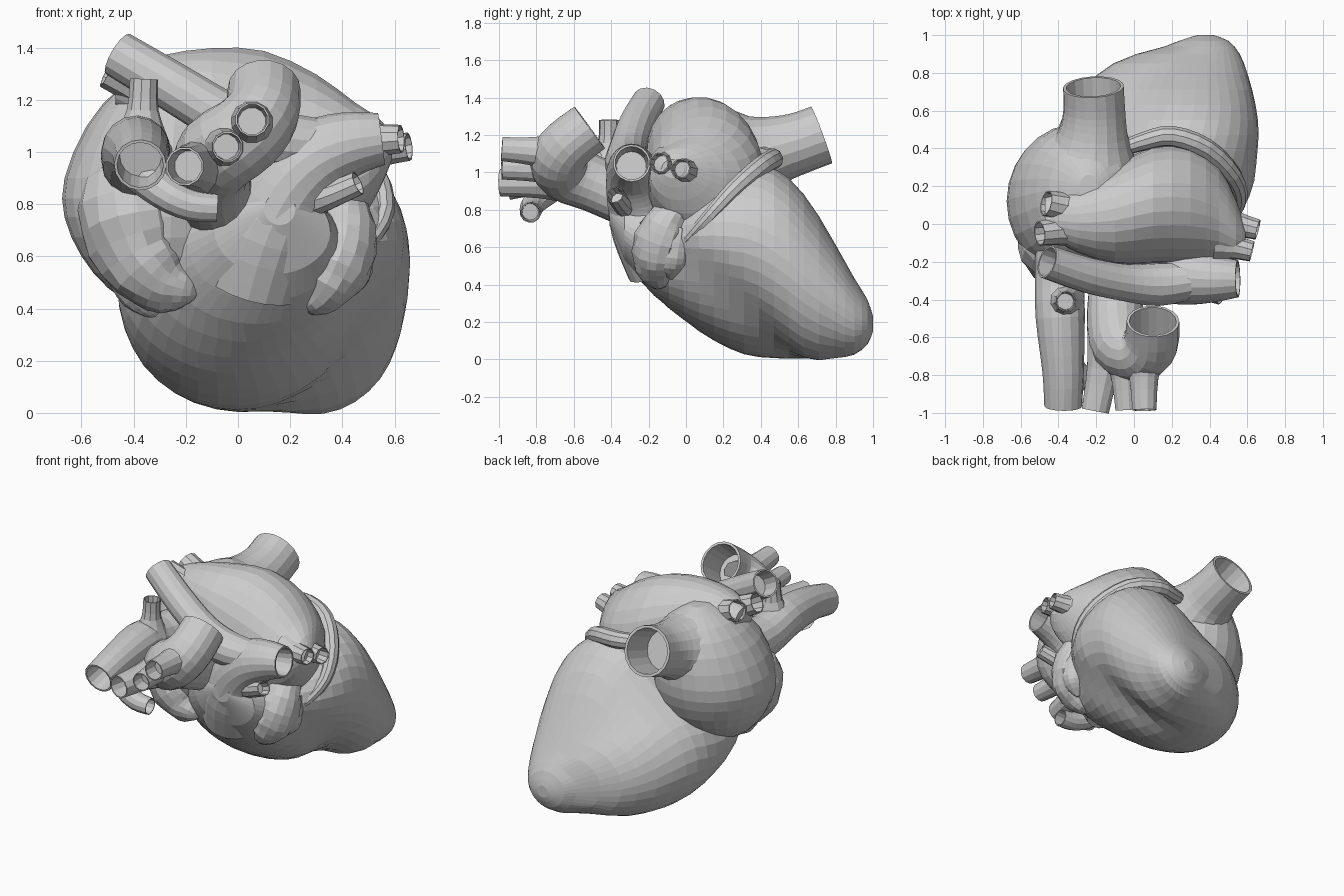
import bpy, math, random
from mathutils import Vector

if "Cube" in bpy.data.objects:
    bpy.data.objects.remove(bpy.data.objects["Cube"])

random.seed(4)


def spline(rows, steps):
    """Catmull-Rom interpolation of equal-length rows of numbers."""
    out = []
    for i in range(len(rows) - 1):
        p0, p1 = rows[max(i - 1, 0)], rows[i]
        p2, p3 = rows[i + 1], rows[min(i + 2, len(rows) - 1)]
        for s in range(steps):
            t = s / steps
            out.append([0.5 * (2 * b + (c - a) * t + (2 * a - 5 * b + 4 * c - d) * t * t
                               + (3 * b - a - 3 * c + d) * t ** 3)
                        for a, b, c, d in zip(p0, p1, p2, p3)])
    out.append(list(rows[-1]))
    return out


def skin(name, rings):
    """Skin a list of vertex rings and close both ends with fans."""
    n = len(rings[0])
    verts = [v for r in rings for v in r]
    faces = []
    for i in range(len(rings) - 1):
        for j in range(n):
            k = (j + 1) % n
            faces.append((i * n + j, i * n + k, (i + 1) * n + k, (i + 1) * n + j))
    for base, flip in ((0, True), ((len(rings) - 1) * n, False)):
        c = len(verts)
        verts.append(sum((Vector(v) for v in verts[base:base + n]), Vector()) / n)
        for j in range(n):
            a, b = base + j, base + (j + 1) % n
            faces.append((b, a, c) if flip else (a, b, c))
    mesh = bpy.data.meshes.new(name)
    mesh.from_pydata([tuple(v) for v in verts], [], faces)
    mesh.update()
    ob = bpy.data.objects.new(name, mesh)
    bpy.context.collection.objects.link(ob)
    return ob


def loft(name, axis, rows, n=26, steps=2):
    """Elliptical sections along an axis: (position, centre a, centre b, radius a, radius b)."""
    rings = []
    for p, ca, cb, ra, rb in spline(rows, steps):
        ring = []
        for j in range(n):
            t = math.tau * j / n
            a, b = ca + max(ra, .01) * math.cos(t), cb + max(rb, .01) * math.sin(t)
            ring.append({'x': (p, a, b), 'y': (a, p, b), 'z': (a, b, p)}[axis])
        rings.append(ring)
    return skin(name, rings)


def section_at(rows, y):
    """Ellipse (cx, cz, rx, rz) of a splined section list at y, or None outside it."""
    for a, b in zip(rows, rows[1:]):
        if a[0] <= y <= b[0]:
            t = (y - a[0]) / (b[0] - a[0])
            return [u + (v - u) * t for u, v in zip(a[1:], b[1:])]
    return None


def hull_loft(name, lists, ys, n=40):
    """Loft along y through the outline wrapped around several ellipses."""
    lists = [spline(r, 4) for r in lists]
    rings = []
    for y in ys:
        ells = [e for e in (section_at(r, y) for r in lists) if e]
        pts = []
        for j in range(n):
            c, s = math.cos(math.tau * j / n), math.sin(math.tau * j / n)
            best = None
            for cx, cz, rx, rz in ells:
                h = math.hypot(rx * c, rz * s)
                x, z = cx + rx * rx * c / h, cz + rz * rz * s / h
                if best is None or x * c + z * s > best[0]:
                    best = (x * c + z * s, Vector((x, y, z)))
            pts.append(best[1])
        # even spacing around the outline
        loop = pts + [pts[0]]
        total = sum((b - a).length for a, b in zip(loop, loop[1:]))
        ring, k, run = [], 0, 0.0
        for j in range(n):
            want = total * j / n
            while run + (loop[k + 1] - loop[k]).length < want:
                run += (loop[k + 1] - loop[k]).length
                k += 1
            seg = loop[k + 1] - loop[k]
            ring.append(loop[k] + seg * ((want - run) / max(seg.length, 1e-6)))
        rings.append(ring)
    return skin(name, rings)


def tube(name, rows, n=14, steps=3, hollow=True, rough=0.0):
    """Tube along (x, y, z, radius) points; a hollow one gets a rim and bore at its last end."""
    pts = spline(rows, steps)
    pos = [Vector(p[:3]) for p in pts]
    rings, side = [], None
    for i, p in enumerate(pos):
        d = (pos[min(i + 1, len(pos) - 1)] - pos[max(i - 1, 0)]).normalized()
        if side is None:
            side = d.orthogonal()
        side = (side - d * side.dot(d)).normalized()
        up = d.cross(side)

        def ring(c, r):
            return [c + (side * math.cos(math.tau * j / n) + up * math.sin(math.tau * j / n))
                    * r * (1 + random.uniform(-rough, rough)) for j in range(n)]
        r = max(pts[i][3], .008)
        rings.append(ring(p, r))
    if hollow:
        rings.append(ring(p, r * .89))
        rings.append(ring(p - d * r * 1.4, r * .8))
    return skin(name, rings)


# Both ventricles under one smooth outer wall
left = [(-.1, .25, .65, .18, .1), (.05, .25, .66, .31, .22), (.2, .28, .66, .35, .31),
        (.35, .28, .64, .37, .39), (.5, .27, .56, .39, .45), (.65, .28, .43, .36, .43),
        (.8, .30, .31, .30, .305), (.9, .34, .23, .22, .205), (.97, .37, .2, .13, .12),
        (1.0, .38, .19, .04, .04)]
right = [(-.41, .16, .78, .06, .06), (-.35, .14, .71, .2, .15), (-.2, .08, .62, .33, .25),
         (-.05, .02, .58, .42, .34), (.1, 0, .5, .46, .37), (.3, 0, .42, .45, .39),
         (.5, 0, .375, .41, .37), (.7, .05, .33, .34, .32), (.85, .13, .28, .24, .22),
         (.92, .22, .25, .14, .13), (.96, .3, .22, .04, .04)]
hull_loft("ventricles", [left, right],
          [-.41 + .08 * i for i in range(16)] + [.85, .9, .94, .97, .99, 1.0])

# Atria
loft("left_atrium", 'x', [
    (-.47, .04, 1.24, .1, .07), (-.3, .03, 1.2, .18, .17), (-.1, .05, 1.12, .26, .28),
    (.1, .1, 1.0, .31, .39), (.3, .1, .95, .31, .35), (.45, .05, .95, .25, .24),
    (.54, -.03, .99, .16, .14), (.59, -.07, 1.02, .06, .05)])
loft("right_atrium", 'z', [
    (.38, -.3, .05, .06, .08), (.48, -.3, .06, .2, .22), (.6, -.3, .09, .3, .33),
    (.75, -.3, .11, .365, .39), (.9, -.3, .13, .365, .4), (1.1, -.28, .15, .3, .36),
    (1.25, -.25, .18, .2, .25), (1.33, -.24, .19, .05, .07)])

# Auricles, slightly wrinkled
tube("right_auricle", [
    (-.4, .0, .95, .12), (-.42, -.1, .78, .2), (-.37, -.14, .6, .17), (-.28, -.16, .5, .125),
    (-.2, -.18, .47, .07), (-.15, -.18, .46, .01)], n=16, hollow=False, rough=.04)
tube("right_auricle_lobe", [
    (-.4, -.05, .6, .12), (-.37, -.07, .48, .1), (-.33, -.08, .4, .05), (-.31, -.08, .375, .01)],
    hollow=False, rough=.05)
tube("left_auricle", [
    (.42, -.02, .85, .06), (.41, -.09, .75, .11), (.4, -.14, .64, .135), (.36, -.16, .53, .125),
    (.31, -.15, .45, .085), (.26, -.13, .41, .04), (.24, -.12, .39, .01)],
    n=16, hollow=False, rough=.05)
tube("left_auricle_lobe", [
    (.42, -.05, .7, .08), (.43, -.07, .58, .09), (.42, -.08, .5, .07), (.4, -.08, .43, .01)],
    hollow=False, rough=.05)

# Coronary sinus in the groove between atrium and ventricle
tube("coronary_sinus", [
    (-.06, .4, 1.1, .04), (.06, .44, 1.08, .05), (.2, .465, 1.07, .055), (.38, .4, 1.03, .055),
    (.52, .26, .91, .05), (.56, .13, .77, .04), (.5, .02, .65, .03), (.44, -.03, .6, .01)],
    n=10, hollow=False)

# Pulmonary trunk running into the left artery, and the right artery
tube("pulmonary_trunk", [
    (.06, -.12, .5, .2), (.12, -.2, .7, .2), (.2, -.25, .87, .175), (.31, -.28, .98, .15),
    (.43, -.29, 1.03, .125), (.55, -.29, 1.05, .1)], n=18)
tube("right_pulmonary_artery", [
    (.3, -.3, 1.03, .1), (.12, -.32, 1.05, .115), (-.05, -.31, 1.13, .1),
    (-.25, -.27, 1.25, .095), (-.46, -.2, 1.375, .09)])
tube("left_pulmonary_branch", [
    (.22, -.28, .8, .08), (.34, -.34, .83, .055), (.46, -.38, .88, .048)], n=10)

# Pulmonary veins, two on each side
for i, (a, b, r) in enumerate([
        ((-.25, .06, 1.21), (-.465, .11, 1.31), .07),
        ((-.25, -.02, 1.19), (-.5, -.05, 1.31), .067),
        ((.46, .02, 1.0), (.655, -.03, 1.02), .055), ((.44, -.1, 1.04), (.625, -.145, 1.05), .055)]):
    mid = [(u + v) / 2 for u, v in zip(a, b)]
    tube(f"pulmonary_vein_{i + 1}", [(*a, r * 1.9), (*mid, r * 1.2), (*b, r)], n=10)

# Aorta: ascending part, arch and cut descending end
tube("aorta", [
    (-.06, .0, .72, .14), (-.09, -.3, .85, .145), (-.1, -.5, .94, .15), (-.07, -.64, 1.0, .16),
    (.03, -.68, 1.07, .155), (.09, -.63, 1.15, .145), (.1, -.515, 1.24, .14)], n=18)
for i, (a, b, r) in enumerate([
        ((-.12, -.55, .95), (-.205, -.99, .945), .075),
        ((-.06, -.65, 1.02), (-.04, -.985, 1.02), .06),
        ((.05, -.65, 1.1), (.055, -.985, 1.125), .066)]):
    mid = [(u + v) / 2 for u, v in zip(a, b)]
    tube(f"arch_branch_{i + 1}", [(*a, r * 1.8), (*mid, r * 1.2), (*b, r)], n=12)

# Great veins
tube("upper_great_vein", [
    (-.35, .0, .95, .17), (-.39, -.28, .97, .135), (-.39, -.5, 1.01, .13), (-.375, -.78, .99, .11),
    (-.375, -.965, .95, .1)], n=16)
tube("upper_vein_side_stub", [
    (-.37, -.41, 1.04, .11), (-.365, -.41, 1.16, .062), (-.36, -.41, 1.28, .055)], n=10)
tube("upper_vein_cross_branch", [
    (-.37, -.72, .92, .08), (-.28, -.81, .84, .065), (-.18, -.83, .795, .06),
    (-.08, -.83, .785, .055)], n=12)
tube("lower_great_vein", [
    (-.25, .15, 1.02, .3), (-.23, .33, 1.07, .25), (-.215, .48, 1.12, .185),
    (-.21, .6, 1.155, .165), (-.215, .725, 1.2, .162)], n=18)
